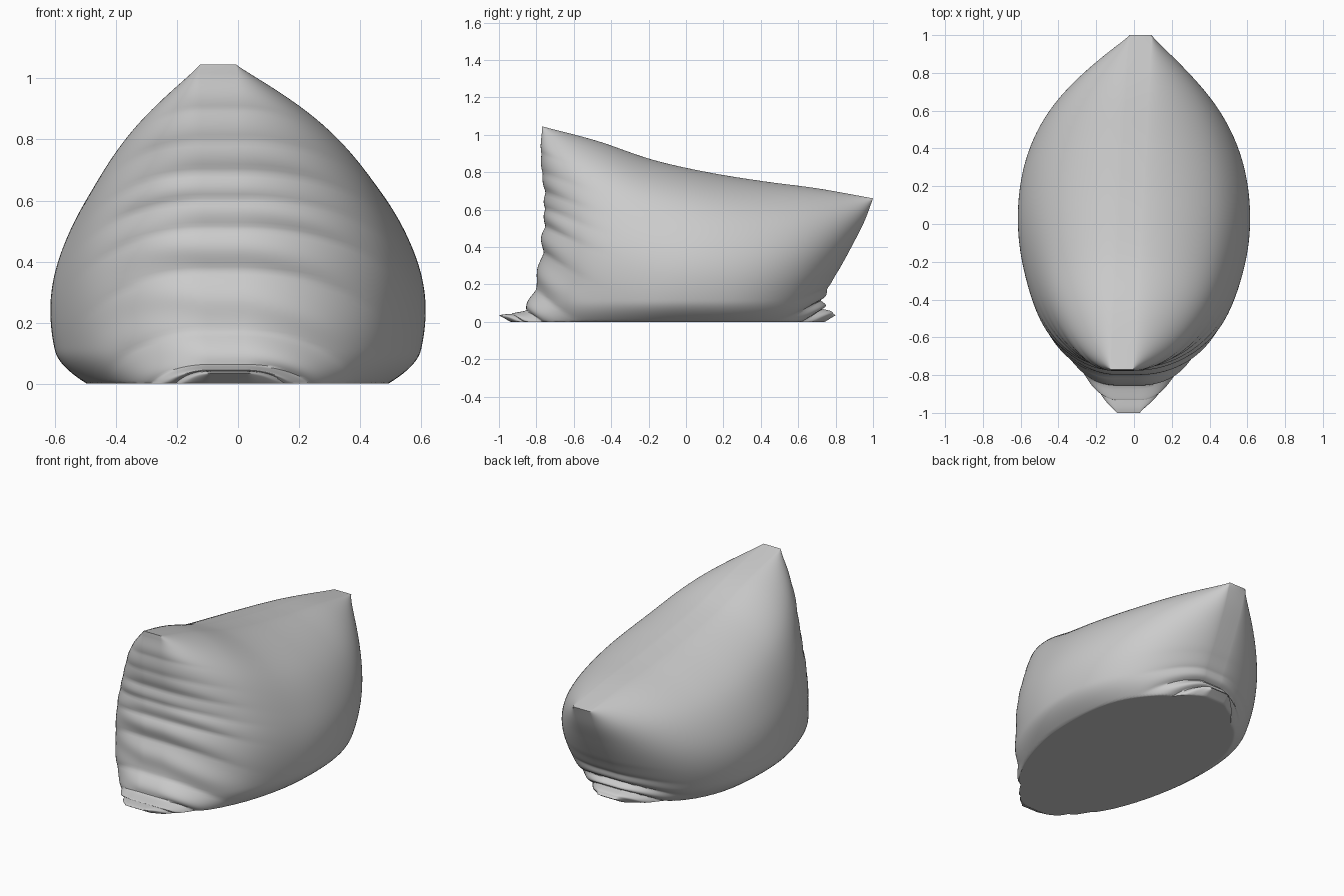
import bpy, bmesh
from math import sin, cos, pi, exp

if "Cube" in bpy.data.objects:
    bpy.data.objects.remove(bpy.data.objects["Cube"])

# Side-view seam curves of the cushion as (y, z), evenly spaced in parameter
FRONT = [(-1, .035), (-.86, .07), (-.79, .25), (-.765, .45), (-.755, .65), (-.775, .88), (-.77, 1.045)]
BACK = [(.8, .035), (.73, .09), (.76, .18), (.83, .30), (.895, .42), (.955, .54), (1, .66)]
TOP = [(-.77, 1.045), (-.475, .967), (-.18, .867), (.115, .80), (.41, .752), (.705, .713), (1, .66)]
BOTTOM = [(-1, .035), (-.75, -.10), (-.4, -.18), (-.1, -.18), (.25, -.18), (.55, -.11), (.8, .035)]
CORNER_X = (-.065, .035, -.03, .0)   # top front, top back, bottom front, bottom back
NU, NV = 100, 140
SEAM = .06                           # half width of the seam strip
BULGE = .555


def curve(pts, t):
    """Catmull-Rom point on a seam curve."""
    f = t * (len(pts) - 1)
    i = min(int(f), len(pts) - 2)
    f -= i
    b, c = pts[i], pts[i + 1]
    a = pts[i - 1] if i else tuple(2 * p - q for p, q in zip(b, c))
    d = pts[i + 2] if i + 2 < len(pts) else tuple(2 * q - p for p, q in zip(b, c))
    return [.5 * (2 * q + (r - p) * f + (2 * p - 5 * q + 4 * r - s) * f * f
                  + (3 * q - p - 3 * r + s) * f ** 3) for p, q, r, s in zip(a, b, c, d)]


def mix(u, v, tf, tb, bf, bb):
    """Bilinear blend of four corner values."""
    return v * ((1 - u) * tf + u * tb) + (1 - v) * ((1 - u) * bf + u * bb)


def patch(u, v):
    """Blend the four seam curves into a side panel."""
    f, k, t, b = curve(FRONT, v), curve(BACK, v), curve(TOP, u), curve(BOTTOM, u)
    return [(1 - u) * f[i] + u * k[i] + (1 - v) * b[i] + v * t[i]
            - mix(u, v, FRONT[-1][i], BACK[-1][i], FRONT[0][i], BACK[0][i]) for i in range(2)]


def point(i, j, side):
    a, b = -cos(pi * i / NU), -cos(pi * j / NV)
    u, v = (a + 1) / 2, (b + 1) / 2
    y, z = patch(u, v)
    fu = max(0, 1 - a * a) ** (.5 if a < 0 else .62)
    fv = max(0, 1 - b * b) ** (.59 if b > 0 else .5)
    # the underside tucks in where it meets the floor
    tuck = 1 - .13 * min(1, max(0, 1 - z / .11)) ** 2 * fu
    x = side * (SEAM + BULGE * fu * fv * tuck) + (1 - fu * fv) * mix(u, v, *CORNER_X)
    # gathered wrinkles on the front and, low down, on the back
    ends = min(1, 12 * v) * min(1, 3 * (1 - v))
    fold = 1 - 2 * abs(sin(pi * (10 * v + .5 * sin(9 * v) + 1.0 * u + .1 * side * sin(7 * v) * fu)))
    fold += .5 * sin(47 * v + 4 * side * fu)
    y += (.004 + .011 * (1 - v) ** 2) * fold * ends * exp(-45 * u * u)
    low = exp(-((v - .13) / .16) ** 2)
    fold = 1 - 2 * abs(sin(pi * (9 * v - 2 * (1 - u) + .25 * side * fu)))
    y -= .018 * fold * ends * low * exp(-50 * (1 - u) ** 2)
    return x, y, max(z, 0)


bm = bmesh.new()
panel = {}
for side in (-1, 1):
    for i in range(NU + 1):
        for j in range(NV + 1):
            panel[side, i, j] = bm.verts.new(point(i, j, side))
# Two bulging side panels
for side in (-1, 1):
    for i in range(NU):
        for j in range(NV):
            bm.faces.new([panel[side, p, q] for p, q in
                          ((i, j), (i + 1, j), (i + 1, j + 1), (i, j + 1))])
# Seam strip joining the panels all the way round
ring = ([(i, 0) for i in range(NU)] + [(NU, j) for j in range(NV)]
        + [(i, NV) for i in range(NU, 0, -1)] + [(0, j) for j in range(NV, 0, -1)])
for p, q in zip(ring, ring[1:] + ring[:1]):
    bm.faces.new([panel[(-1,) + p], panel[(-1,) + q], panel[(1,) + q], panel[(1,) + p]])
bmesh.ops.recalc_face_normals(bm, faces=bm.faces)

mesh = bpy.data.meshes.new("floor_cushion")
bm.to_mesh(mesh)
bm.free()
cushion = bpy.data.objects.new("floor_cushion", mesh)
bpy.context.collection.objects.link(cushion)
bpy.context.view_layer.objects.active = cushion
cushion.select_set(True)
bpy.ops.object.shade_smooth_by_angle(angle=.8)
